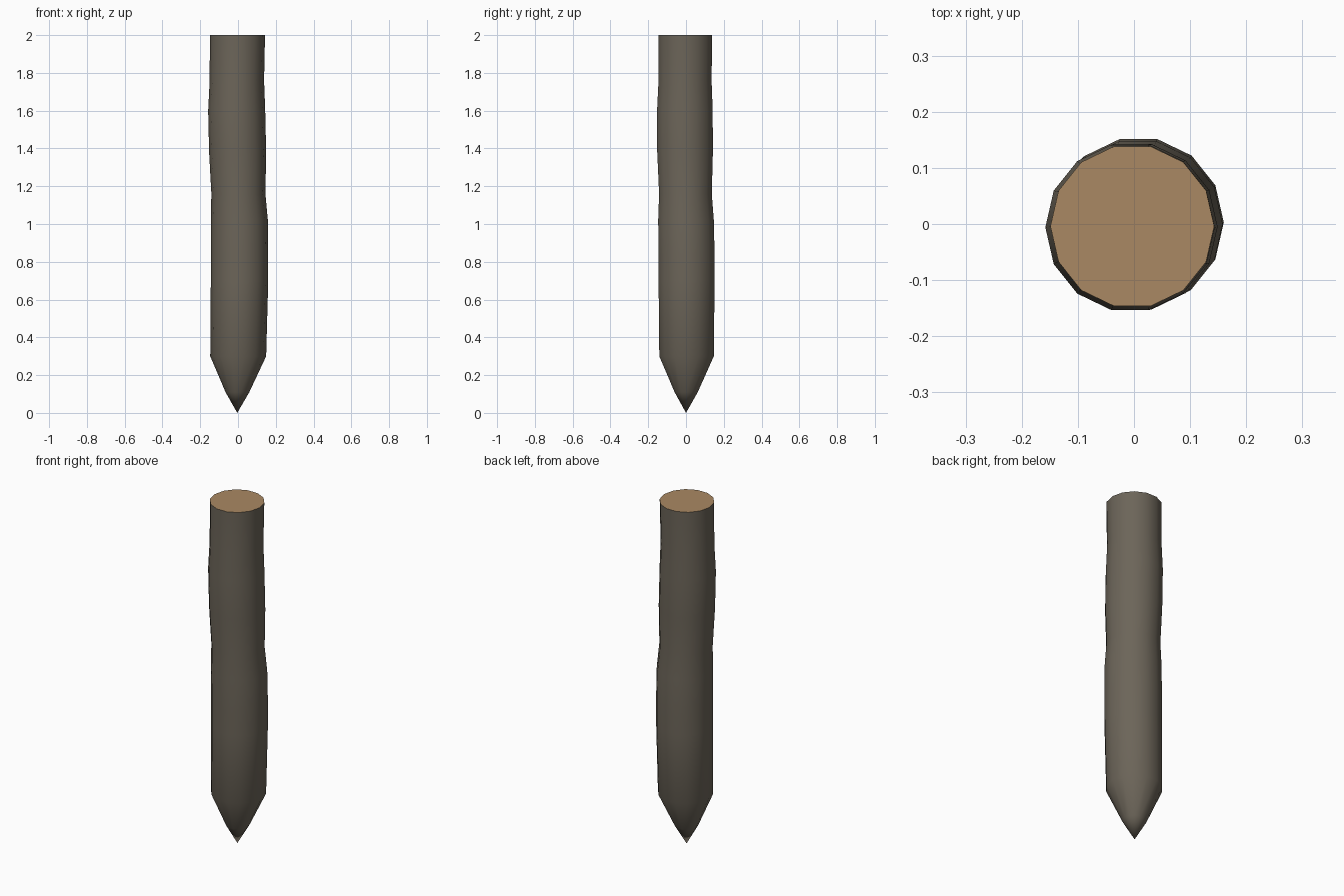
import bpy, bmesh, math

if "Cube" in bpy.data.objects:
    bpy.data.objects.remove(bpy.data.objects["Cube"])

SIDES = 14


def material(name, rgb):
    m = bpy.data.materials.new(name)
    m.diffuse_color = (*rgb, 1)
    m.use_nodes = True
    m.node_tree.nodes["Principled BSDF"].inputs["Base Color"].default_value = m.diffuse_color
    return m


bark = material("grey brown bark", (0.15, 0.13, 0.10))
cut_wood = material("tan cut wood", (0.40, 0.25, 0.125))

# Wobbly trunk rings: z, centre x, centre y, radius
rings = [
    (0.11, -0.003, 0.001, 0.063),
    (0.30, 0.001, 0.003, 0.148),
    (0.70, 0.008, 0.003, 0.152),
    (0.84, 0.008, 0.003, 0.152),
    (1.02, 0.007, 0.000, 0.151),
    (1.16, 0.002, -0.003, 0.143),
    (1.38, -0.002, -0.005, 0.151),
    (1.60, -0.007, -0.006, 0.151),
    (1.76, -0.006, -0.005, 0.144),
    (2.00, -0.003, -0.004, 0.146),
]

bm = bmesh.new()
tip = bm.verts.new((-0.004, 0, 0))
loops = []
for z, cx, cy, r in rings:
    loops.append([bm.verts.new((cx + r * math.cos(math.tau * i / SIDES),
                                cy + r * math.sin(math.tau * i / SIDES), z))
                  for i in range(SIDES)])

# Sharpened point
for i in range(SIDES):
    bm.faces.new((tip, loops[0][(i + 1) % SIDES], loops[0][i]))
# Trunk sides
for a, b in zip(loops, loops[1:]):
    for i in range(SIDES):
        j = (i + 1) % SIDES
        bm.faces.new((a[i], a[j], b[j], b[i]))
# Sawn top
bm.faces.new(loops[-1]).material_index = 1
bmesh.ops.recalc_face_normals(bm, faces=bm.faces)

mesh = bpy.data.meshes.new("wooden_stake")
bm.to_mesh(mesh)
bm.free()
mesh.materials.append(bark)
mesh.materials.append(cut_wood)
stake = bpy.data.objects.new("wooden_stake", mesh)
bpy.context.collection.objects.link(stake)

# Smooth trunk, crisp top edge
bpy.context.view_layer.objects.active = stake
stake.select_set(True)
bpy.ops.object.shade_smooth_by_angle(angle=math.radians(40))
